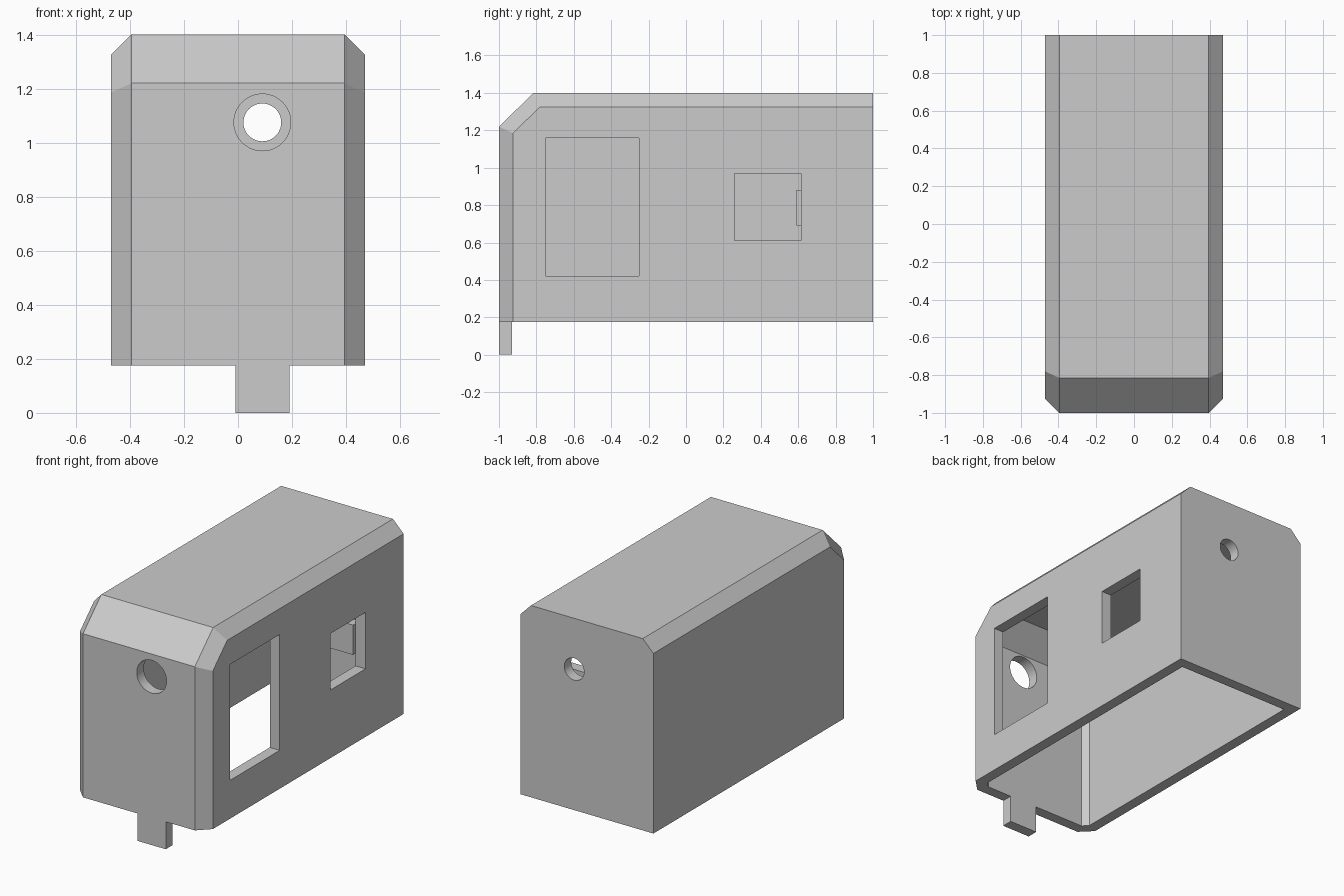
import bpy, bmesh, math
from mathutils import Vector, Matrix

if "Cube" in bpy.data.objects:
    bpy.data.objects.remove(bpy.data.objects["Cube"], do_unlink=True)

grey = bpy.data.materials.new("plain_grey")
grey.use_nodes = True
grey.diffuse_color = (0.6, 0.6, 0.6, 1)
grey.node_tree.nodes["Principled BSDF"].inputs["Base Color"].default_value = (0.6, 0.6, 0.6, 1)

WALL = 0.07
BASE = 0.175


def finish(name, bm):
    bmesh.ops.recalc_face_normals(bm, faces=bm.faces)
    mesh = bpy.data.meshes.new(name)
    bm.to_mesh(mesh)
    bm.free()
    mesh.materials.append(grey)
    obj = bpy.data.objects.new(name, mesh)
    bpy.context.collection.objects.link(obj)
    return obj


def block_mesh(low, high):
    low, high = Vector(low), Vector(high)
    bm = bmesh.new()
    bmesh.ops.create_cube(bm, size=1)
    bmesh.ops.scale(bm, vec=high - low, verts=bm.verts)
    bmesh.ops.translate(bm, vec=(low + high) / 2, verts=bm.verts)
    return bm


def block(name, low, high):
    return finish(name, block_mesh(low, high))


def tube(name, radius, y0, y1):
    bm = bmesh.new()
    place = Matrix.Translation((0.09, (y0 + y1) / 2, 1.075)) @ Matrix.Rotation(math.pi / 2, 4, "X")
    bmesh.ops.create_cone(bm, cap_ends=True, segments=48, radius1=radius,
                          radius2=radius, depth=y1 - y0, matrix=place)
    return finish(name, bm)


def hull(name, inset, bottom):
    """Chamfered body volume, moved inwards by inset on every side but the bottom."""
    bm = block_mesh((-0.47 + inset, -1 + inset, bottom), (0.47 - inset, 1 - inset, 1.4 - inset))
    cuts = [((0, -1, 1.22), (0, -0.18, 0.185))]
    for s in (-1, 1):
        cuts += [((s * 0.395, -1, 1), (s, -1, 0)),
                 ((s * 0.395, 0, 1.4), (s, 0, 1)),
                 ((s * 0.395, -1, 1.22), (s, -0.675, 0.694))]
    for point, normal in cuts:
        n = Vector(normal).normalized()
        bmesh.ops.bisect_plane(bm, geom=bm.verts[:] + bm.edges[:] + bm.faces[:],
                               plane_co=Vector(point) - n * inset, plane_no=n, clear_outer=True)
        bmesh.ops.holes_fill(bm, edges=[e for e in bm.edges if e.is_boundary])
    bmesh.ops.remove_doubles(bm, verts=bm.verts, dist=0.0005)
    return finish(name, bm)


def combine(target, other, operation):
    mod = target.modifiers.new(other.name, "BOOLEAN")
    mod.operation = operation
    mod.solver = "EXACT"
    mod.object = other
    bpy.context.view_layer.objects.active = target
    bpy.ops.object.modifier_apply(modifier=mod.name)
    bpy.data.objects.remove(other, do_unlink=True)


# Hollow body, open underneath
body = hull("body_shell", 0, BASE)
combine(body, hull("cavity", WALL, BASE - 0.1), "DIFFERENCE")

# Openings in the left wall and the round holes in both ends
combine(body, block("large_opening", (0.3, -0.75, 0.42), (0.6, -0.25, 1.16)), "DIFFERENCE")
combine(body, block("small_opening", (0.3, 0.26, 0.61), (0.6, 0.615, 0.97)), "DIFFERENCE")
combine(body, tube("front_hole", 0.105, -1.1, -0.8), "DIFFERENCE")
combine(body, tube("back_hole", 0.07, 0.8, 1.1), "DIFFERENCE")

# Tab below the front wall
block("front_tab", (-0.01, -1, 0), (0.19, -1 + WALL, BASE))

# Bar inside, just behind the small opening
block("inner_bar", (-0.4, 0.59, 0.69), (0.4, 0.66, 0.88))

# Smooth hole walls, crisp chamfers
bpy.ops.object.select_all(action="DESELECT")
body.select_set(True)
bpy.context.view_layer.objects.active = body
bpy.ops.object.shade_smooth_by_angle(angle=math.radians(20))
